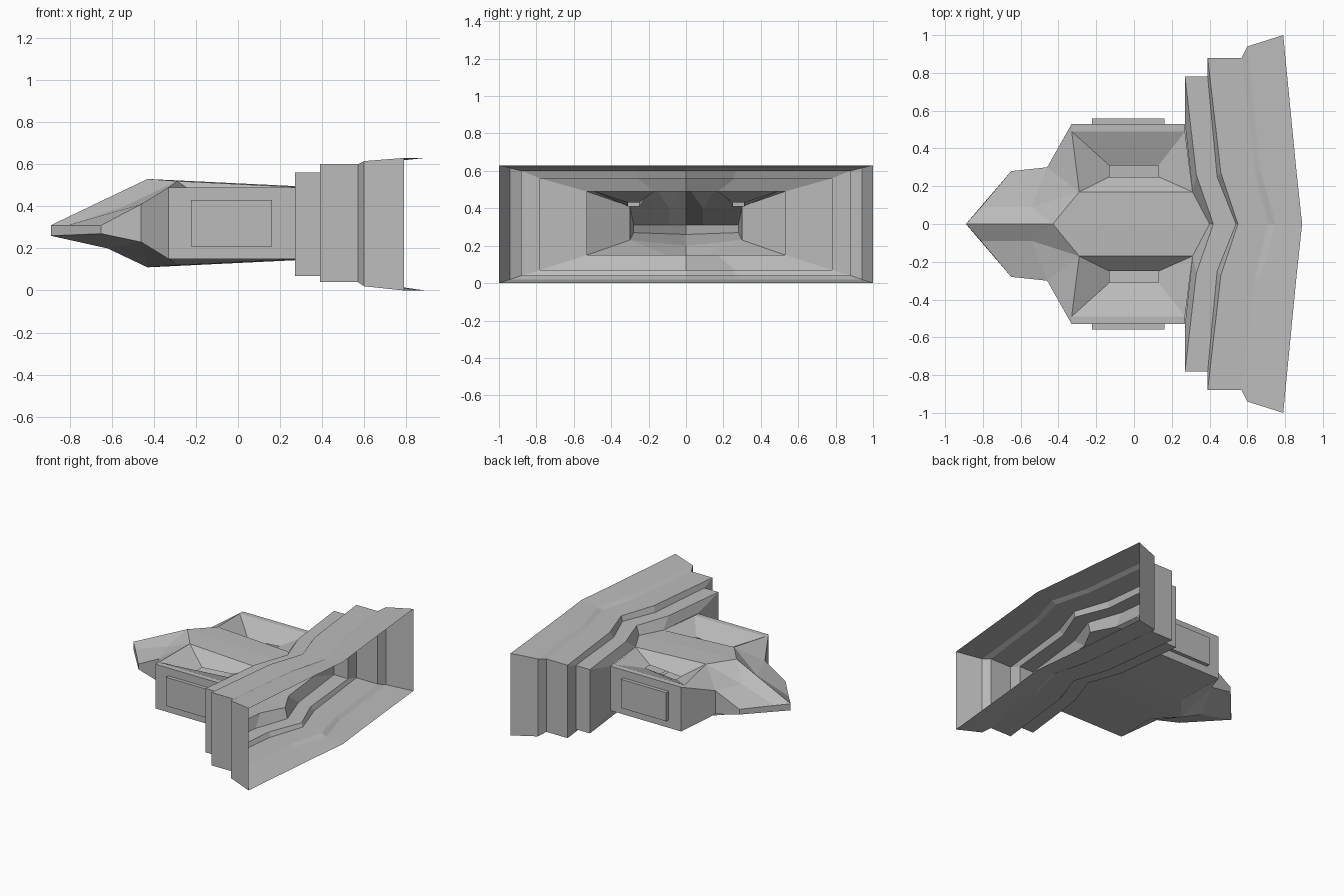
import bpy, bmesh

cube = bpy.data.objects.get("Cube")
if cube:
    bpy.data.objects.remove(cube, do_unlink=True)

# One plain grey for the whole craft
grey = bpy.data.materials.new("hull_grey")
grey.use_nodes = True
colour = (0.5, 0.5, 0.5, 1)
grey.diffuse_color = colour
grey.node_tree.nodes["Principled BSDF"].inputs["Base Color"].default_value = colour


def finish(name, bm):
    """Turn a half mesh into a flat shaded object mirrored across the centre line."""
    bmesh.ops.recalc_face_normals(bm, faces=bm.faces[:])
    mesh = bpy.data.meshes.new(name)
    bm.to_mesh(mesh)
    bm.free()
    mesh.materials.append(grey)
    obj = bpy.data.objects.new(name, mesh)
    bpy.context.scene.collection.objects.link(obj)
    mirror = obj.modifiers.new("mirror_sides", 'MIRROR')
    mirror.use_axis = (False, True, False)
    mirror.use_clip = True
    return obj


# Hull: named corner points of the left half
corners = dict(
    nose_top=(-.89, 0, .31), nose_low=(-.89, 0, .26),
    brow_front=(-.81, .09, .31), brow=(-.54, .09, .4),
    cheek_top=(-.65, .28, .31), cheek_low=(-.65, .28, .27),
    root_top=(-.46, .3, .41), root_low=(-.46, .3, .23),
    crest=(-.43, 0, .53), crest_rear=(.4, 0, .49),
    shoulder=(-.29, .17, .52), shoulder_rear=(.31, .17, .49),
    side_top=(-.33, .53, .49), side_low=(-.33, .53, .15),
    side_rear_top=(.27, .53, .49), side_rear_low=(.27, .53, .15),
    rim=(-.33, .49, .49), rim_rear=(.27, .49, .49),
    slot_out=(-.13, .31, .41), slot_in=(-.13, .25, .41),
    slot_rear_out=(.13, .31, .43), slot_rear_in=(.13, .25, .43),
    chin=(-.62, 0, .2), keel=(-.43, 0, .11), keel_rear=(.4, 0, .15),
    bilge=(-.29, .17, .12), bilge_rear=(.31, .17, .15),
)
panels = [
    # beak, upper side
    "nose_top brow_front brow crest",
    "crest brow shoulder",
    "brow_front cheek_top root_top brow",
    "brow root_top shoulder",
    # beak, edge
    "nose_top brow_front cheek_top cheek_low nose_low",
    "cheek_top root_top root_low cheek_low",
    # box sides
    "root_top side_top side_low root_low",
    "side_top side_rear_top side_rear_low side_low",
    "root_top side_top rim shoulder",
    "side_top side_rear_top rim_rear rim",
    # centre deck and sunken valley around an open slot
    "crest shoulder shoulder_rear crest_rear",
    "rim shoulder slot_in slot_out",
    "shoulder shoulder_rear slot_rear_in slot_in",
    "rim_rear shoulder_rear slot_rear_in slot_rear_out",
    "rim rim_rear slot_rear_out slot_out",
    # underside
    "nose_low cheek_low chin",
    "cheek_low root_low chin",
    "root_low keel chin",
    "root_low side_low bilge keel",
    "keel bilge bilge_rear keel_rear",
    "side_low side_rear_low bilge_rear bilge",
]
bm = bmesh.new()
verts = {name: bm.verts.new(point) for name, point in corners.items()}
for panel in panels:
    bm.faces.new([verts[name] for name in panel.split()])
finish("hull", bm)


# Stepped open horn, lofted through chevron shaped rings
def ring(bm, low, high, outer, middle, centre):
    """Half a ring; outer, middle and centre give x and y of the chevron."""
    path = [centre, middle, outer]
    points = [(x, y, low) for x, y in path] + [(x, y, high) for x, y in path[::-1]]
    return [bm.verts.new(point) for point in points]


bm = bmesh.new()
rings = [
    ring(bm, .15, .49, (.27, .53), (.31, .17), (.4, 0)),
    ring(bm, .07, .56, (.27, .78), (.33, .26), (.42, 0)),
    ring(bm, .07, .56, (.39, .78), (.44, .25), (.54, 0)),
    ring(bm, .04, .6, (.39, .88), (.46, .27), (.55, 0)),
    ring(bm, .04, .6, (.57, .88), (.64, .28), (.71, 0)),
    ring(bm, .02, .615, (.6, .94), (.67, .28), (.75, 0)),
    ring(bm, 0, .63, (.79, 1), (.86, .28), (.89, 0)),
]
for near, far in zip(rings, rings[1:]):
    for i in range(len(near) - 1):
        bm.faces.new((near[i], near[i + 1], far[i + 1], far[i]))
finish("stepped_horn", bm)

# Raised plate on each flank
bm = bmesh.new()
bmesh.ops.create_cube(bm, size=1)
bmesh.ops.scale(bm, vec=(.385, .03, .22), verts=bm.verts[:])
bmesh.ops.translate(bm, vec=(-.03, .543, .32), verts=bm.verts[:])
finish("flank_plate", bm)
